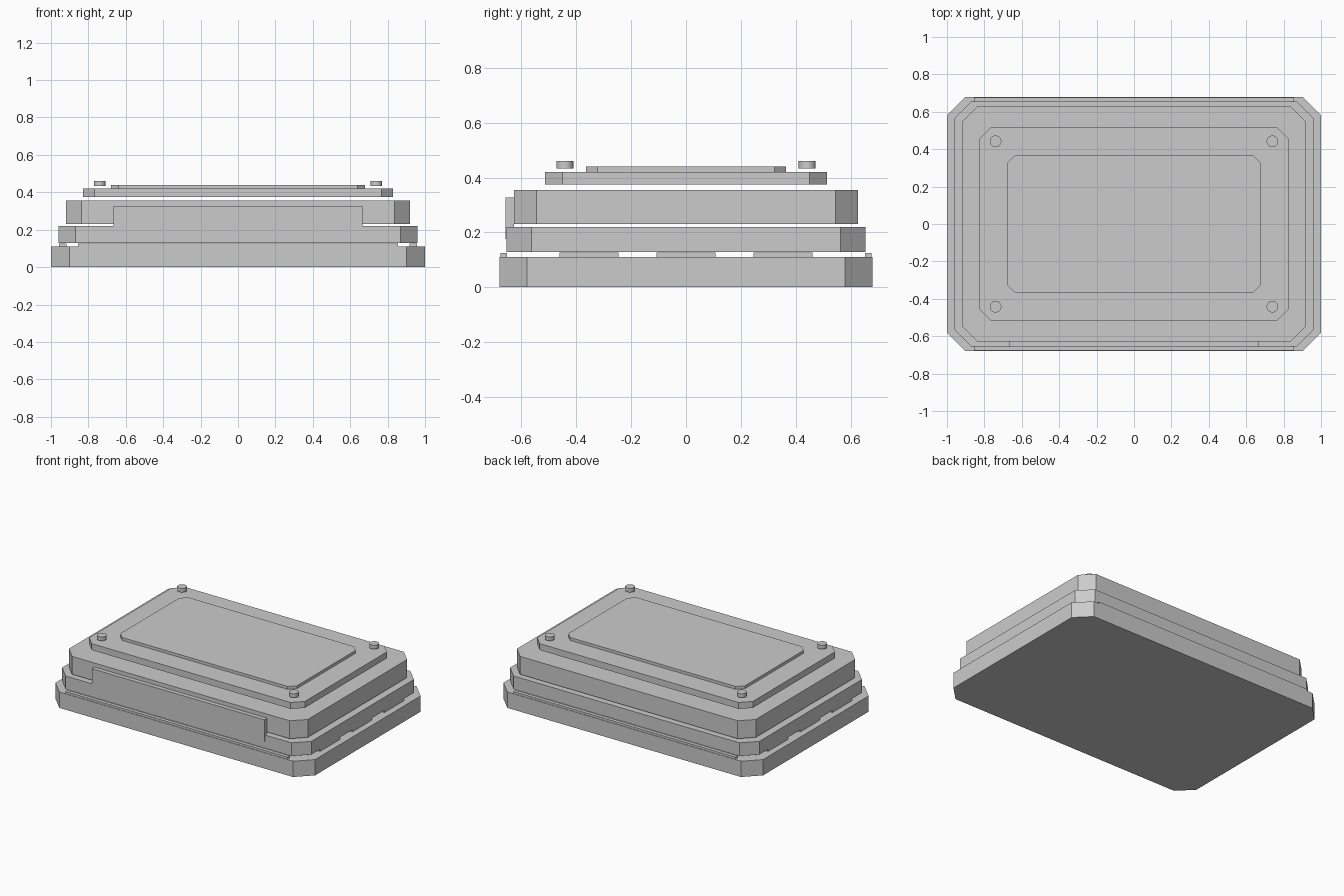
import bpy, bmesh

if "Cube" in bpy.data.objects:
    bpy.data.objects.remove(bpy.data.objects["Cube"])


def make_object(name, bm):
    bmesh.ops.recalc_face_normals(bm, faces=bm.faces)
    mesh = bpy.data.meshes.new(name)
    bm.to_mesh(mesh)
    bm.free()
    obj = bpy.data.objects.new(name, mesh)
    bpy.context.collection.objects.link(obj)
    return obj


def chamfered_plate(name, hx, hy, z0, z1, c):
    """Rectangular plate with its four vertical corners cut at 45 degrees."""
    outline = [(hx - c, -hy), (hx, c - hy), (hx, hy - c), (hx - c, hy),
               (c - hx, hy), (-hx, hy - c), (-hx, c - hy), (c - hx, -hy)]
    bm = bmesh.new()
    face = bm.faces.new([bm.verts.new((x, y, z0)) for x, y in outline])
    top = bmesh.ops.extrude_face_region(bm, geom=[face], use_keep_orig=True)
    verts = [v for v in top["geom"] if isinstance(v, bmesh.types.BMVert)]
    bmesh.ops.translate(bm, verts=verts, vec=(0, 0, z1 - z0))
    return make_object(name, bm)


def box(name, x0, x1, y0, y1, z0, z1):
    bm = bmesh.new()
    bmesh.ops.create_cube(bm, size=1)
    bmesh.ops.scale(bm, verts=bm.verts, vec=(x1 - x0, y1 - y0, z1 - z0))
    bmesh.ops.translate(bm, verts=bm.verts,
                        vec=((x0 + x1) / 2, (y0 + y1) / 2, (z0 + z1) / 2))
    return make_object(name, bm)


# Stacked plates, each smaller than the one below
chamfered_plate("base_plate", 1.0, 0.68, 0.0, 0.11, 0.10)
chamfered_plate("middle_plate", 0.96, 0.654, 0.128, 0.22, 0.09)
chamfered_plate("upper_plate", 0.92, 0.628, 0.23, 0.355, 0.082)
chamfered_plate("lid_plate", 0.83, 0.515, 0.375, 0.42, 0.064)
chamfered_plate("lid_panel", 0.68, 0.365, 0.42, 0.44, 0.042)

# Front panel bridging the middle and upper plates
box("front_panel", -0.665, 0.665, -0.658, -0.628, 0.175, 0.327)

# Spacer strips lying on the base plate
for side, label in ((-1, "front"), (1, "back")):
    y0, y1 = sorted((side * 0.652, side * 0.677))
    box(f"{label}_spacer_strip", -0.855, 0.855, y0, y1, 0.11, 0.125)
for side, label in ((-1, "left"), (1, "right")):
    x0, x1 = sorted((side * 0.918, side * 0.956))
    for i, y in enumerate((-0.354, 0.0, 0.354)):
        box(f"{label}_spacer_{i + 1}", x0, x1, y - 0.108, y + 0.108, 0.11, 0.127)

# Round pins above the lid corners
for sx in (-1, 1):
    for sy in (-1, 1):
        bpy.ops.mesh.primitive_cylinder_add(
            vertices=24, radius=0.031, depth=0.027,
            location=(sx * 0.74, sy * 0.442, 0.4465))
        pin = bpy.context.object
        pin.name = f"{'back' if sy > 0 else 'front'}_{'right' if sx > 0 else 'left'}_pin"
        bpy.ops.object.shade_smooth_by_angle()
